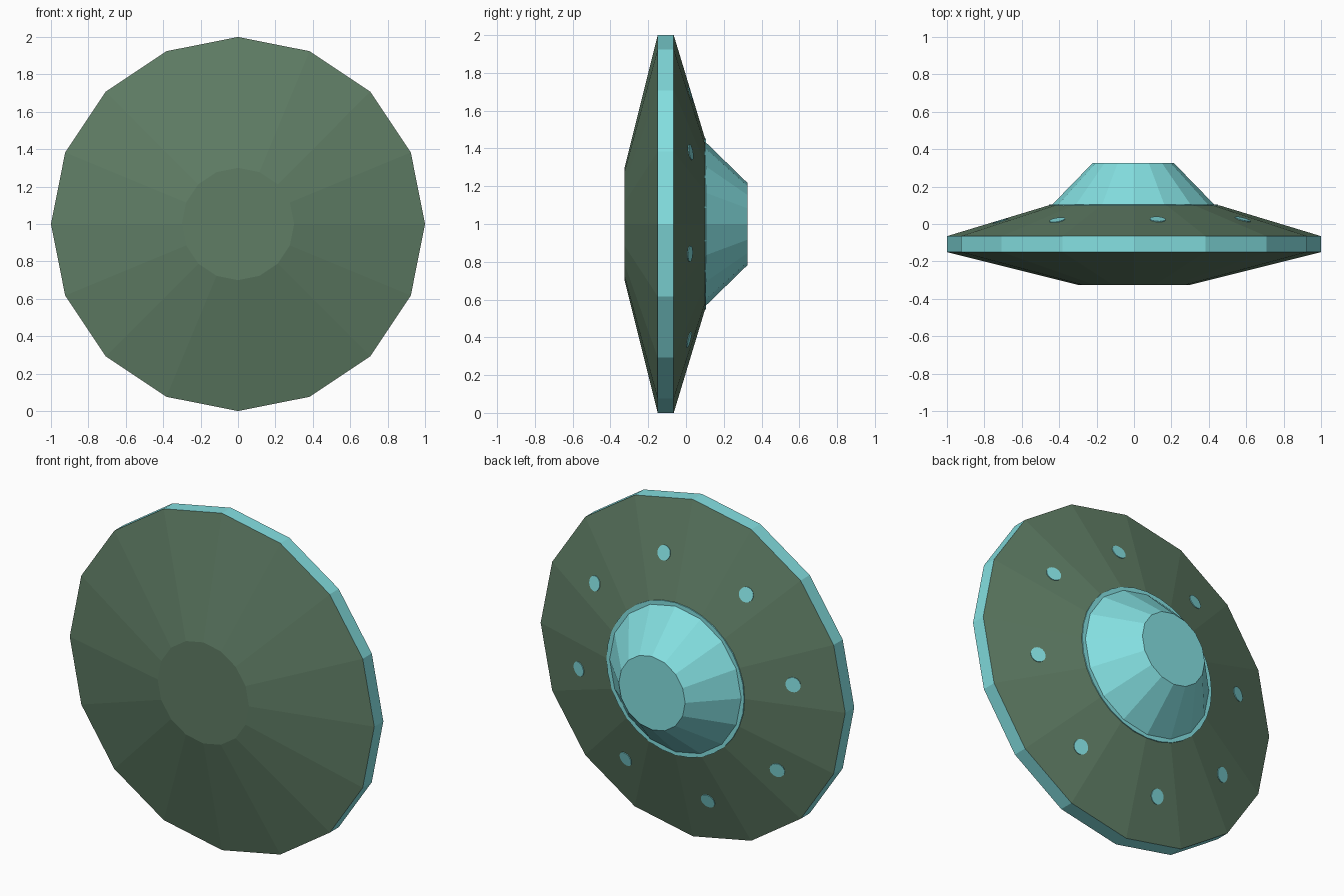
import bpy, bmesh, math
from mathutils import Vector

if "Cube" in bpy.data.objects:
    bpy.data.objects.remove(bpy.data.objects["Cube"])


def material(name, rgb):
    m = bpy.data.materials.new(name)
    m.diffuse_color = (*rgb, 1)
    m.use_nodes = True
    m.node_tree.nodes["Principled BSDF"].inputs["Base Color"].default_value = m.diffuse_color
    return m


green = material("hull green", (0.115, 0.205, 0.130))
cyan = material("glowing cyan", (0.23, 0.74, 0.75))


def finish(name, bm, mats):
    bmesh.ops.recalc_face_normals(bm, faces=bm.faces[:])
    me = bpy.data.meshes.new(name)
    bm.to_mesh(me)
    bm.free()
    for m in mats:
        me.materials.append(m)
    ob = bpy.data.objects.new(name, me)
    bpy.context.collection.objects.link(ob)
    return ob


def lathe(name, profile, sides, mats, cyan_band=None, cx=0.0):
    """Turn (radius, y) points about the y axis at height 1, with end caps."""
    bm = bmesh.new()
    rings = []
    for r, y in profile:
        rings.append([bm.verts.new((cx + r * math.cos(2 * math.pi * i / sides), y,
                                    1 + r * math.sin(2 * math.pi * i / sides)))
                      for i in range(sides)])
    for k in range(len(rings) - 1):
        a, b = rings[k], rings[k + 1]
        for i in range(sides):
            j = (i + 1) % sides
            f = bm.faces.new((a[i], a[j], b[j], b[i]))
            f.material_index = 1 if k == cyan_band else 0
    bm.faces.new(rings[0])
    bm.faces.new(rings[-1])
    return finish(name, bm, mats)


# saucer hull with a cyan band round the edge
RIM_Y, TOP_Y, TOP_R = -0.065, 0.10, 0.455
lathe("saucer_hull", [(0.30, -0.325), (1, -0.15), (1, RIM_Y), (TOP_R, TOP_Y)],
      16, [green, cyan], cyan_band=1)

# cockpit: thin round flange and faceted cone
lathe("cockpit_flange", [(0.452, 0.085), (0.452, 0.105)], 32, [cyan], cx=-0.003)
lathe("cockpit_cone", [(0.437, 0.10), (0.218, 0.325)], 16, [cyan], cx=-0.004)

# eight round lights lying on every second hull facet
bm = bmesh.new()
apothem = math.cos(math.pi / 16)
slope_r, slope_y = (TOP_R - 1) * apothem, TOP_Y - RIM_Y
for k in range(8):
    a = math.radians(33.75 + 45 * k)
    face_a = a
    radial = Vector((math.cos(face_a), 0, math.sin(face_a)))
    along = (radial * slope_r + Vector((0, slope_y, 0))).normalized()
    side = Vector((-math.sin(face_a), 0, math.cos(face_a)))
    normal = along.cross(side).normalized()
    if normal.y < 0:
        normal = -normal
    # the ring of lights sits slightly off centre
    px, pz = 0.715 * math.cos(a) - 0.013, 0.715 * math.sin(a) - 0.018
    d = px * radial.x + pz * radial.z
    y = RIM_Y + (d - apothem) / slope_r * slope_y
    c = Vector((px, y, 1 + pz))
    rings = [[bm.verts.new(c + normal * h + 0.043 * (along * math.cos(t) + side * math.sin(t)))
              for t in (2 * math.pi * i / 16 for i in range(16))] for h in (-0.003, 0.004)]
    for i in range(16):
        j = (i + 1) % 16
        bm.faces.new((rings[0][i], rings[0][j], rings[1][j], rings[1][i]))
    bm.faces.new(rings[0])
    bm.faces.new(rings[1])
finish("hull_lights", bm, [cyan])
